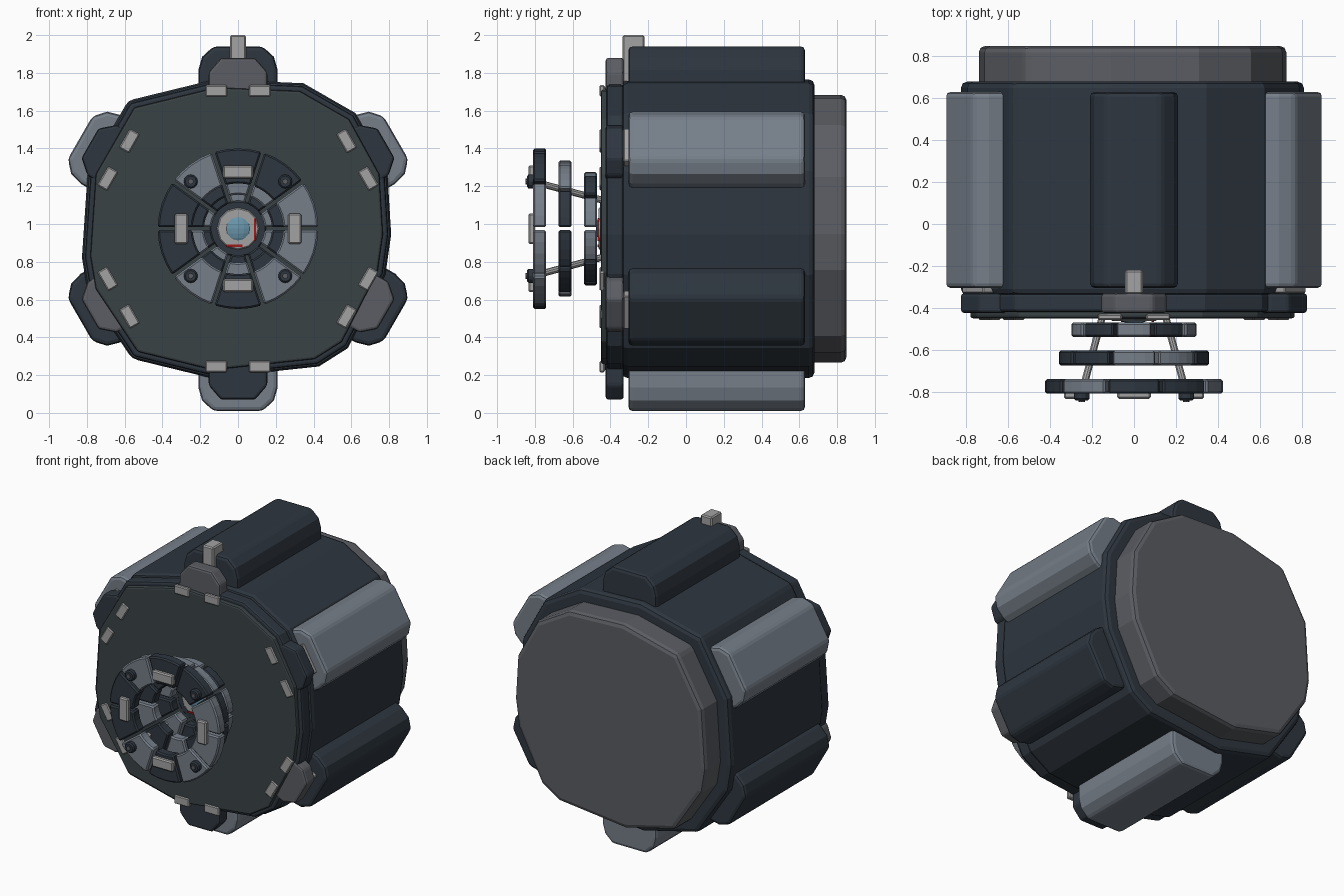
import bpy, bmesh
from math import sin, cos, radians, pi
from mathutils import Vector

if "Cube" in bpy.data.objects:
    bpy.data.objects.remove(bpy.data.objects["Cube"])

CZ = 0.975  # height of the main axis


def mat(name, r, g, b):
    m = bpy.data.materials.new(name)
    m.diffuse_color = (r, g, b, 1)
    m.use_nodes = True
    m.node_tree.nodes["Principled BSDF"].inputs["Base Color"].default_value = m.diffuse_color
    return m


DARK = mat("dark_steel", 0.027, 0.037, 0.05)
PLATE = mat("plate_grey", 0.042, 0.055, 0.06)
MID = mat("mid_grey", 0.105, 0.11, 0.125)
LIGHT = mat("light_steel", 0.18, 0.21, 0.25)
PALE = mat("pale_metal", 0.36, 0.36, 0.36)
BLUE = mat("lens_blue", 0.14, 0.3, 0.4)
RED = mat("red", 0.35, 0.01, 0.01)


def finish(name, bm, m, bevel=0, seg=2):
    bmesh.ops.recalc_face_normals(bm, faces=bm.faces[:])
    me = bpy.data.meshes.new(name)
    bm.to_mesh(me)
    bm.free()
    ob = bpy.data.objects.new(name, me)
    bpy.context.collection.objects.link(ob)
    me.materials.append(m)
    if bevel:
        b = ob.modifiers.new("bevel", 'BEVEL')
        b.width, b.segments, b.angle_limit = bevel, seg, radians(35)
        b.limit_method = 'ANGLE'
    return ob


def prism(name, pts, y0, y1, m, bevel=0, seg=2):
    """Extrude an outline (x, z about the axis) from y0 to y1."""
    bm = bmesh.new()
    a = [bm.verts.new((x, y0, z + CZ)) for x, z in pts]
    b = [bm.verts.new((x, y1, z + CZ)) for x, z in pts]
    bm.faces.new(a)
    bm.faces.new(b[::-1])
    n = len(pts)
    for i in range(n):
        bm.faces.new((a[i], a[(i + 1) % n], b[(i + 1) % n], b[i]))
    return finish(name, bm, m, bevel, seg)


def around(pts, deg):
    """Map (tangential, radial) points to x, z at an angle round the axis."""
    c, s = cos(radians(deg)), sin(radians(deg))
    return [(t * s + r * c, -t * c + r * s) for t, r in pts]


def rect(t, r, w, h):
    return [(t - w / 2, r - h / 2), (t + w / 2, r - h / 2),
            (t + w / 2, r + h / 2), (t - w / 2, r + h / 2)]


def circle(r, n):
    return [(r * cos(2 * pi * i / n), r * sin(2 * pi * i / n)) for i in range(n)]


def scaled(pts, k):
    return [(x * k, z * k) for x, z in pts]


def rod(name, p, q, r, m, n=10):
    p, q = Vector(p), Vector(q)
    bm = bmesh.new()
    bmesh.ops.create_cone(bm, cap_ends=True, segments=n, radius1=r, radius2=r, depth=(q - p).length)
    ob = finish(name, bm, m)
    ob.rotation_mode = 'QUATERNION'
    ob.rotation_quaternion = (q - p).to_track_quat('Z', 'Y')
    ob.location = (p + q) / 2
    return ob


# Irregular many-sided drum
outline = [(-.57, .665), (-.12, .775), (.34, .755), (.61, .60), (.775, .30), (.795, -.03),
           (.765, -.24), (.57, -.62), (.42, -.715), (-.14, -.775), (-.55, -.675),
           (-.78, -.33), (-.81, -.15), (-.78, .30)]
prism("drum_body", scaled(outline, 1.02), -.34, .68, DARK, .03)
prism("back_cap", scaled(outline, .915), .6, .85, MID, .03)
prism("front_flange", scaled(outline, 1.0), -.42, -.33, DARK, .015)
prism("front_plate", scaled(outline, .965), -.45, -.38, PLATE, .012)

# Six armour ribs with matching front blocks and clip pairs
rib = [(-.21, .6), (.21, .6), (.21, .84), (.19, .91), (.13, .965),
       (-.13, .965), (-.19, .91), (-.21, .84)]
block = [(-.155, .6), (.155, .6), (.155, .83), (.09, .905), (-.09, .905), (-.155, .83)]
rib_mats = {90: DARK, 30: LIGHT, 150: LIGHT, -30: DARK, 210: DARK, 270: LIGHT}
block_mats = {90: MID, 30: DARK, 150: DARK, -30: MID, 210: MID, 270: DARK}
for ang in rib_mats:
    prism("armour_rib", around(rib, ang), -.305, .63, rib_mats[ang], .022)
    prism("front_block", around(block, ang), -.425, -.33, block_mats[ang], .015)
    for t in (-.115, .115):
        prism("plate_clip", around(rect(t, .73, .115, .06), ang), -.458, -.43, PALE, .006, 1)
    if ang not in (90, 270):
        prism("rib_shim", around(rect(0, .86, .2, .06), ang), -.33, -.29, PALE, .005, 1)

# Sight post on top
prism("top_post", rect(0, .90, .085, .25), -.335, -.22, PALE, .008, 1)

# Three floating segmented rings, ten segments each
rings = [(.425, .24, -.81, -.74), (.36, .18, -.675, -.605), (.30, .14, -.54, -.47)]
light_segments = [{0, 3, 6, 8, 9}, {1, 2, 5, 7}, {0, 2, 4, 6, 9}]
for (ro, ri, y0, y1), lit in zip(rings, light_segments):
    for k in range(10):
        pts = []
        for r, order in ((ro, range(5)), (ri, range(4, -1, -1))):
            g = .008 / r
            a0, a1 = k * pi / 5 + g, (k + 1) * pi / 5 - g
            for i in order:
                a = a0 + (a1 - a0) * i / 4
                pts.append((r * cos(a), r * sin(a)))
        prism("ring_segment", pts, y0, y1, LIGHT if k in lit else DARK, .009, 1)

# Raised pads on the outer ring
for ang in (0, 90, 180, 270):
    prism("ring_pad", around(rect(0, .30, .16, .07), ang), -.835, -.80, PALE, .008, 1)

# Sloping support rods with bolt heads
for sx in (-1, 1):
    for sz in (-1, 1):
        rod("support_rod", (sx * .25, -.81, CZ + sz * .25),
            (sx * .145, -.42, CZ + sz * .145), .018, PALE)
        x, z = sx * .25, sz * .25
        prism("bolt_head", [(x + a, z + b) for a, b in circle(.037, 12)], -.842, -.80, DARK, .008, 1)
        prism("bolt_tip", [(x + a, z + b) for a, b in circle(.015, 8)], -.85, -.83, MID)

# Central eye: collar, lens and red markers
prism("eye_base", circle(.15, 16), -.455, -.42, DARK, .006, 1)
prism("eye_collar", circle(.112, 12), -.462, -.42, PALE, .006, 1)
bm = bmesh.new()
bmesh.ops.create_uvsphere(bm, u_segments=16, v_segments=10, radius=.083)
lens = finish("eye_lens", bm, BLUE)
lens.location = (0, -.435, CZ)
lens.scale = (1, .5, 1)
prism("red_marker_low", rect(-.02, -.09, .085, .012), -.468, -.455, RED)
prism("red_marker_side", rect(.09, -.005, .012, .12), -.468, -.455, RED)
